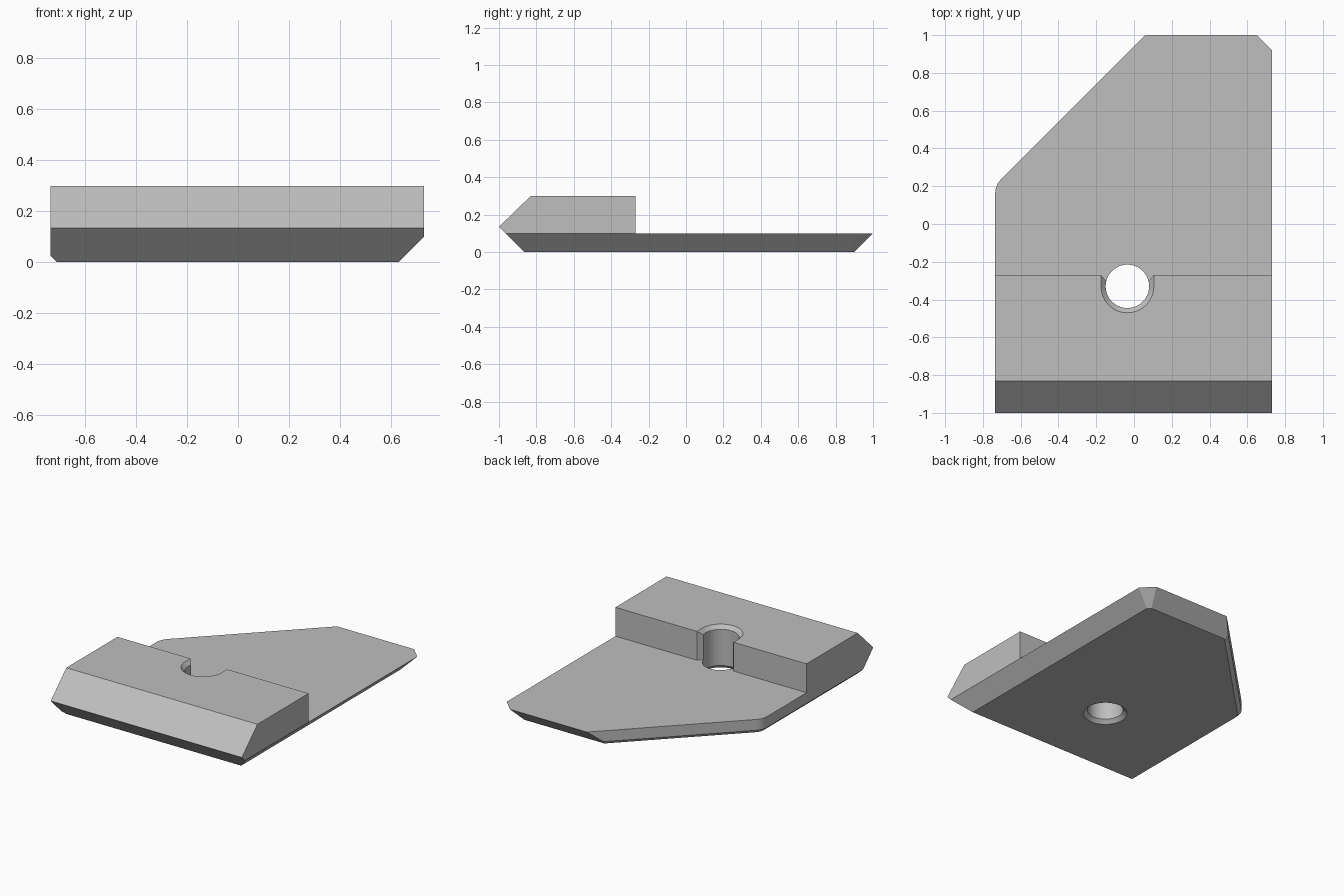
import bpy, bmesh
from math import cos, sin, pi, radians
from mathutils import Vector

cube = bpy.data.objects.get("Cube")
if cube:
    bpy.data.objects.remove(cube, do_unlink=True)

grey = bpy.data.materials.new("plain grey")
grey.use_nodes = True
GREY = (0.52, 0.52, 0.52, 1)
grey.diffuse_color = GREY
grey.node_tree.nodes["Principled BSDF"].inputs["Base Color"].default_value = GREY

HOLE = Vector((-0.035, -0.33, 0))
HOLE_R, RIM = 0.115, 0.025
LEFT, RIGHT, PLATE, TOP, STEP = -0.735, 0.73, 0.1, 0.3, -0.27


def make_object(name, bm):
    bmesh.ops.recalc_face_normals(bm, faces=bm.faces)
    mesh = bpy.data.meshes.new(name)
    bm.to_mesh(mesh)
    bm.free()
    mesh.materials.append(grey)
    obj = bpy.data.objects.new(name, mesh)
    bpy.context.collection.objects.link(obj)
    return obj


def prism(points, offset):
    bm = bmesh.new()
    face = bm.faces.new([bm.verts.new(p) for p in points])
    result = bmesh.ops.extrude_face_region(bm, geom=[face])
    moved = [v for v in result["geom"] if isinstance(v, bmesh.types.BMVert)]
    bmesh.ops.translate(bm, verts=moved, vec=offset)
    bmesh.ops.recalc_face_normals(bm, faces=bm.faces)
    return bm


def trim(bm, point, normal):
    """Slice off everything in front of a plane and cap the cut."""
    bmesh.ops.bisect_plane(bm, geom=bm.verts[:] + bm.edges[:] + bm.faces[:],
                           dist=1e-5, plane_co=point, plane_no=normal, clear_outer=True)
    bmesh.ops.holes_fill(bm, edges=[e for e in bm.edges if e.is_boundary], sides=0)


# Stepped side profile run across the width
side = [(-1, 0.135), (-0.83, TOP), (STEP, TOP), (STEP, PLATE), (1, PLATE), (1, 0), (-0.865, 0)]
body_bm = prism([(LEFT, y, z) for y, z in side], (RIGHT - LEFT, 0, 0))

# Wide undercuts on the right, the back and the clipped corner between them
trim(body_bm, (RIGHT, 0, PLATE), (1, 0, -1))
trim(body_bm, (0, 1, PLATE), (0, 1, -1))
trim(body_bm, (0.65, 1, PLATE), (1, 1, -2 ** 0.5))

# Left side, rounded corner and diagonal, with a narrow lower chamfer
centre, radius, steps = Vector((-0.625, 0.16, 0)), 0.11, 8
for i in range(steps + 1):
    a = radians(45) * i / steps
    n = Vector((-cos(a), sin(a), 0))
    edge = centre + n * radius
    if i:
        trim(body_bm, edge, n)
    trim(body_bm, edge + Vector((0, 0, RIM)), n - Vector((0, 0, 1)))
body = make_object("clamp_plate", body_bm)


def hull(name, points):
    bm = bmesh.new()
    for p in points:
        bm.verts.new(p)
    bmesh.ops.convex_hull(bm, input=bm.verts[:])
    return make_object(name, bm)


def ring(r, z, arc=2 * pi, n=64):
    """Circle, or a half circle on the front side when arc is pi."""
    return [HOLE + Vector((r * cos(pi + arc * i / n), r * sin(pi + arc * i / n), z))
            for i in range(n + (arc < 6))]


def u_shape(r, z):
    return ring(r, z, pi, 32) + [HOLE + Vector((s * r, 0.3, z)) for s in (-1, 1)]


# Through hole, its lower and upper countersinks, and the flared slot mouth
big = HOLE_R + RIM
mouth = [(-big, STEP), (-big + 0.03, STEP - 0.035), (big - 0.03, STEP - 0.035), (big, STEP),
         (big, 0), (-big, 0)]
mouth = [(HOLE.x + x, y, PLATE) for x, y in mouth]
cutters = [
    hull("hole_cutter", ring(HOLE_R, -0.1) + ring(HOLE_R, 0.4)),
    hull("lower_countersink_cutter", ring(big + 0.05, -0.05) + ring(HOLE_R - 0.005, RIM + 0.005)),
    hull("upper_countersink_cutter", u_shape(big + 0.05, TOP + 0.05)
         + u_shape(HOLE_R - 0.005, TOP - RIM - 0.005)),
    make_object("mouth_cutter", prism(mouth, (0, 0, 0.3))),
]
bpy.ops.object.select_all(action="DESELECT")
bpy.context.view_layer.objects.active = body
body.select_set(True)
for cutter in cutters:
    cutter.hide_render = True
    mod = body.modifiers.new(cutter.name, "BOOLEAN")
    mod.operation, mod.solver, mod.object = "DIFFERENCE", "EXACT", cutter
    bpy.ops.object.modifier_apply(modifier=mod.name)
for cutter in cutters:
    bpy.data.objects.remove(cutter, do_unlink=True)
bpy.ops.object.shade_smooth_by_angle(angle=radians(20))
